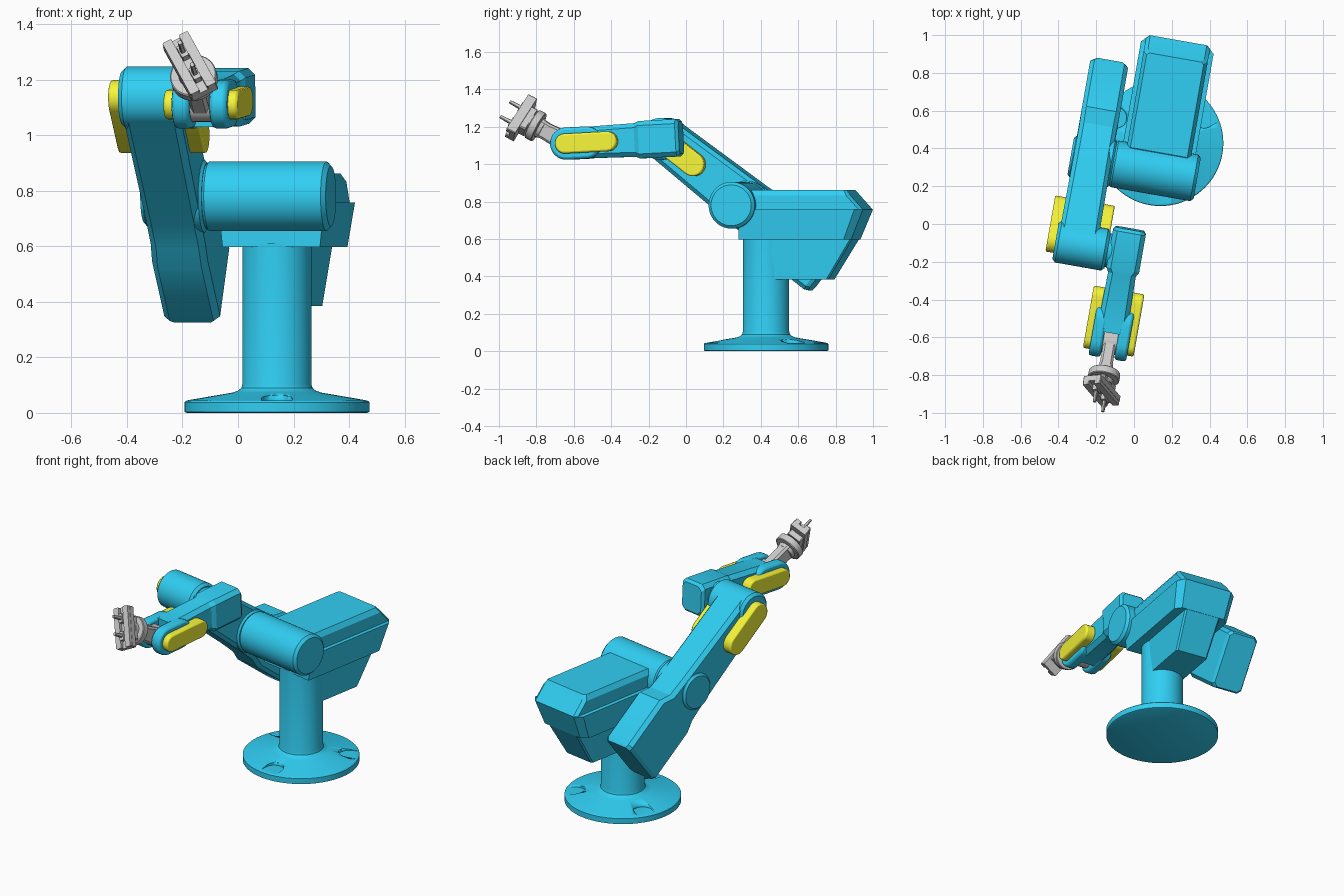
import bpy, bmesh
from math import pi, sin, cos, radians
from mathutils import Matrix, Vector

if "Cube" in bpy.data.objects:
    bpy.data.objects.remove(bpy.data.objects["Cube"])


def material(name, rgb):
    m = bpy.data.materials.new(name)
    m.diffuse_color = (*rgb, 1)
    m.use_nodes = True
    m.node_tree.nodes["Principled BSDF"].inputs["Base Color"].default_value = m.diffuse_color
    return m


BLUE = material("blue_paint", (0.03, 0.62, 0.9))
YELLOW = material("yellow_paint", (0.93, 0.92, 0.04))
T = lambda x, y, z: Matrix.Translation((x, y, z))
R = lambda deg, axis: Matrix.Rotation(radians(deg), 4, axis)


def skin(name, rings, frame, mat=None, bevel=0):
    """Join equal-length rings of points into a closed solid."""
    bm = bmesh.new()
    loops = [[bm.verts.new(frame @ Vector(p)) for p in r] for r in rings]
    n = len(loops[0])
    for a, b in zip(loops, loops[1:]):
        for i in range(n):
            j = (i + 1) % n
            bm.faces.new((a[i], a[j], b[j], b[i]))
    bm.faces.new(loops[0])
    bm.faces.new(loops[-1])
    bmesh.ops.recalc_face_normals(bm, faces=bm.faces)
    me = bpy.data.meshes.new(name)
    bm.to_mesh(me)
    bm.free()
    ob = bpy.data.objects.new(name, me)
    bpy.context.collection.objects.link(ob)
    if mat:
        me.materials.append(mat)
    if bevel:
        b = ob.modifiers.new("bevel", 'BEVEL')
        b.width, b.segments, b.limit_method = bevel, 2, 'ANGLE'
    bpy.ops.object.select_all(action='DESELECT')
    ob.select_set(True)
    bpy.context.view_layer.objects.active = ob
    bpy.ops.object.shade_smooth_by_angle(angle=radians(28))
    return ob


def lathe(name, profile, frame, mat=None, n=64):
    """Turn (radius, height) pairs around the frame's z."""
    return skin(name, [[(r * cos(2 * pi * i / n), r * sin(2 * pi * i / n), h)
                        for i in range(n)] for r, h in profile], frame, mat)


def barrel(name, r, x0, x1, frame, mat=None, c=0.015):
    """Cylinder along x with chamfered ends."""
    return lathe(name, [(r - c, x0), (r, x0 + c), (r, x1 - c), (r - c, x1)],
                 frame @ R(90, 'Y'), mat)


def beam(name, sections, frame, mat=None, c=0.02, bevel=0):
    """Chamfered-rectangle sections along y: (y, half width, z centre, half height)."""
    rings = []
    for y, w, z, h in sections:
        q = [(w, h - c), (w - c, h), (c - w, h), (-w, h - c),
             (-w, c - h), (c - w, -h), (w - c, -h), (w, c - h)]
        rings.append([(a, y, z + b) for a, b in q])
    return skin(name, rings, frame, mat, bevel)


def stadium(name, r, y0, y1, x0, x1, frame, mat=None, bevel=0.008):
    """Round-ended plate in the yz plane, x0 to x1 thick, y0 < y1."""
    n = 16
    out = [(y1 + r * sin(pi * i / n), r * cos(pi * i / n)) for i in range(n + 1)]
    out += [(y0 - r * sin(pi * i / n), -r * cos(pi * i / n)) for i in range(n + 1)]
    return skin(name, [[(x, y, z) for y, z in out] for x in (x0, x1)], frame, mat, bevel)


# Frames: waist, upper arm, forearm, wrist, gripper
waist = T(0.14, 0.428, 0) @ R(-10, 'Z')
elbow = waist @ T(-0.08, -0.607, 1.135)
upper = waist @ T(-0.34, -0.15, 0.78) @ R(-37.8, 'X')
fore = elbow @ R(3, 'X')
wrist = waist @ T(-0.08, -1.085, 1.11) @ R(-28, 'X')
grip = wrist @ R(60, 'Y')

# Pedestal with three mounting pockets in the flange
pedestal = lathe("pedestal", [(0.325, 0), (0.333, 0.004), (0.333, 0.038), (0.328, 0.043),
                              (0.318, 0.046), (0.16, 0.073), (0.14, 0.08), (0.128, 0.09),
                              (0.124, 0.105), (0.124, 0.61)], T(0.14, 0.428, 0), BLUE, 96)
cutters = []
for a in (-90, 30, 150):
    f = T(0.14, 0.428, 0.095) @ R(a, 'Z') @ R(90, 'Z') @ R(90, 'Y')
    k = stadium("pocket_cutter", 0.055, -0.45, -0.27, -0.05, 0.05, f, BLUE, 0)
    k.hide_render = True
    b = pedestal.modifiers.new("pocket", 'BOOLEAN')
    b.operation, b.object, b.solver = 'DIFFERENCE', k, 'EXACT'
    cutters.append(k)
bpy.context.view_layer.update()
cut = bpy.data.meshes.new_from_object(pedestal.evaluated_get(bpy.context.evaluated_depsgraph_get()))
pedestal.modifiers.clear()
pedestal.data = cut
for k in cutters:
    bpy.data.objects.remove(k)


# Shoulder housing: plan outlines stacked in z, with a ledge halfway
def plan(z, w, front, back, c):
    return [(-w, front, z), (w, front, z), (w, back - c, z),
            (w - c, back, z), (c - w, back, z), (-w, back - c, z)]


skin("shoulder_housing", [plan(0.597, 0.178, -0.118, 0.487, 0.035),
                          plan(0.757, 0.195, -0.118, 0.553, 0.04),
                          plan(0.758, 0.172, -0.118, 0.552, 0.02),
                          plan(0.832, 0.172, -0.085, 0.485, 0.02),
                          plan(0.862, 0.153, -0.05, 0.46, 0.012)], waist, BLUE)
skin("lower_housing", [plan(0.384, 0.105, 0.05, 0.355, 0.01),
                       plan(0.6, 0.118, 0.05, 0.487, 0.01)], waist, BLUE)
barrel("shoulder_barrel", 0.125, -0.235, 0.224, waist @ T(0, -0.15, 0.78), BLUE, 0.016)

# Upper arm with thick counterweight end
beam("upper_arm", [(-0.58, 0.105, 0, 0.112), (0, 0.1, 0, 0.131), (0.13, 0.1, 0, 0.14),
                   (0.2, 0.102, 0.012, 0.177), (0.52, 0.102, 0.012, 0.177),
                   (0.54, 0.09, 0.012, 0.168)], upper, BLUE, 0.022)
barrel("shoulder_hub", 0.13, 0.06, 0.112, upper, BLUE, 0.01)
barrel("shoulder_cap", 0.11, -0.116, -0.06, upper, BLUE, 0.012)

# Elbow barrel, its hub and the side covers
barrel("elbow_barrel", 0.112, -0.377, -0.097, elbow, BLUE, 0.016)
barrel("elbow_hub", 0.09, -0.11, -0.06, elbow, BLUE, 0.004)
for side, x0, x1 in (("left", -0.16, -0.08), ("right", 0.08, 0.16)):
    stadium("elbow_cover_" + side, 0.063, -0.579, -0.357, x0, x1, upper, YELLOW)

# Forearm with wrist fork
beam("forearm", [(0.132, 0.075, 0, 0.085), (0.115, 0.088, 0, 0.1), (-0.085, 0.088, 0, 0.1),
                 (-0.11, 0.074, 0, 0.09), (-0.425, 0.08, 0, 0.083)], fore, BLUE, 0.024)
for side, s in (("left", -1), ("right", 1)):
    stadium("wrist_cheek_" + side, 0.086, -0.479, -0.37, *sorted((s * 0.037, s * 0.101)),
            fore, BLUE, 0.014)
    stadium("wrist_cover_" + side, 0.053, -0.479, -0.25, *sorted((s * 0.07, s * 0.136)),
            fore, YELLOW, 0.01)

# Wrist: pivot, neck and tool flange
barrel("wrist_pivot", 0.062, -0.042, 0.042, wrist, None, 0.004)
beam("wrist_neck", [(0, 0.034, 0, 0.055), (-0.14, 0.034, 0, 0.046), (-0.19, 0.042, 0, 0.05)],
     wrist, None, 0.012)
lathe("tool_flange", [(0.05, 0.16), (0.055, 0.18), (0.08, 0.182), (0.084, 0.186),
                      (0.084, 0.222), (0.08, 0.226), (0.052, 0.228), (0.05, 0.25)],
      wrist @ R(90, 'X'))

# Gripper: palm, rail bar and two fingers
beam("gripper_palm", [(-0.235, 0.07, 0, 0.045), (-0.272, 0.07, 0, 0.045)], grip, None, 0.006)
beam("gripper_bar", [(-0.268, 0.121, 0, 0.053), (-0.3, 0.121, 0, 0.053)], grip, None, 0.004)
for name, z in (("upper", 0.033), ("lower", -0.033)):
    beam("gripper_rail_" + name, [(-0.298, 0.121, z, 0.018), (-0.32, 0.121, z, 0.018)],
         grip, None, 0.004)
for name, x in (("left", -0.052), ("right", 0.052)):
    f = grip @ T(x, 0, 0)
    beam("finger_carriage_" + name, [(-0.298, 0.026, 0, 0.014), (-0.33, 0.026, 0, 0.014)],
         f, None, 0.003)
    beam("finger_" + name, [(-0.325, 0.011, 0, 0.009), (-0.392, 0.008, 0, 0.007)],
         f, None, 0.003)
